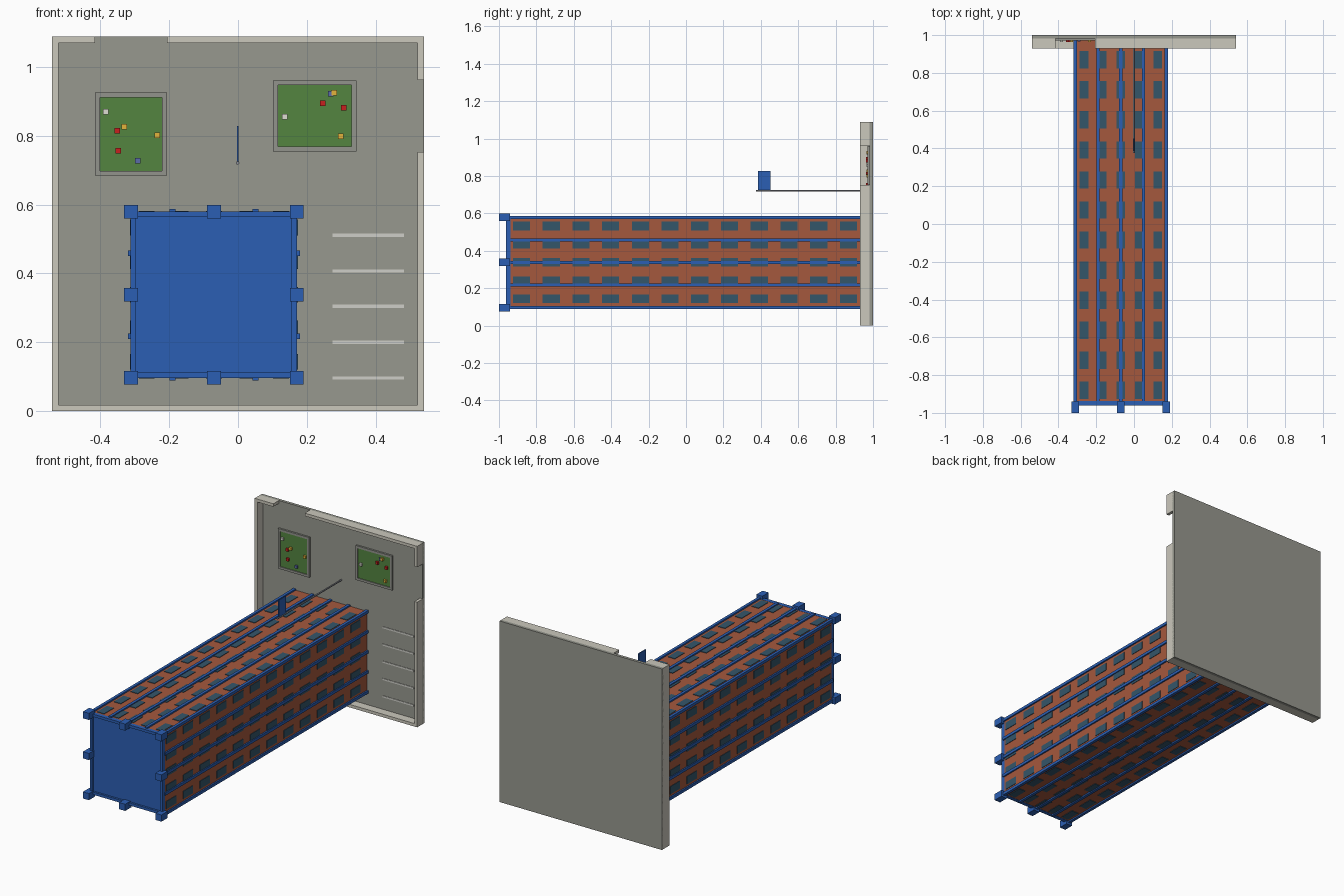
import bpy, bmesh, math
from mathutils import Vector, Matrix

if "Cube" in bpy.data.objects:
    bpy.data.objects.remove(bpy.data.objects["Cube"])


def material(name, hex_code):
    """Material from an sRGB hex colour, stored as linear."""
    m = bpy.data.materials.new(name)
    srgb = [int(hex_code[i:i + 2], 16) / 255 for i in (0, 2, 4)]
    m.diffuse_color = [((c + 0.055) / 1.055) ** 2.4 for c in srgb] + [1]
    m.use_nodes = True
    m.node_tree.nodes["Principled BSDF"].inputs["Base Color"].default_value = m.diffuse_color
    return m


BLUE = material("blue_paint", "2B5FB4")
BRICK = material("brick", "A5583D")
GLASS = material("glass", "34566A")
PAVING = material("paving", "97988F")
STONE = material("pale_stone", "CBC8BC")
CURB = material("curb_stone", "92938C")
GRASS = material("grass", "548540")
LINE = material("line_paint", "CFCFC8")
METAL = material("metal", "8C8F96")
RED = material("red_petals", "C8201E")
YELLOW = material("yellow_petals", "E3B33C")
WHITE = material("white_petals", "DDDDD2")
VIOLET = material("violet_petals", "5B6BA8")


def boxes(name, spans, mat):
    """One object made of boxes, each (x0, x1, y0, y1, z0, z1)."""
    bm = bmesh.new()
    for x0, x1, y0, y1, z0, z1 in spans:
        mid = Vector((x0 + x1, y0 + y1, z0 + z1)) / 2
        size = (x1 - x0, y1 - y0, z1 - z0)
        bmesh.ops.create_cube(bm, size=1, matrix=Matrix.Translation(mid) @ Matrix.Diagonal((*size, 1)))
    mesh = bpy.data.meshes.new(name)
    bm.to_mesh(mesh)
    bm.free()
    mesh.materials.append(mat)
    ob = bpy.data.objects.new(name, mesh)
    bpy.context.collection.objects.link(ob)
    return ob


def frame(x0, x1, z0, z1, w, y0, y1):
    """Four bars around a rectangle facing the front."""
    return [(x0, x0 + w, y0, y1, z0, z1), (x1 - w, x1, y0, y1, z0, z1),
            (x0 + w, x1 - w, y0, y1, z0, z0 + w), (x0 + w, x1 - w, y0, y1, z1 - w, z1)]


# Site slab and the boundary wall with two gateways
W, H, T, FLOOR = 0.54, 1.088, 0.018, 0.982
boxes("site_slab", [(-W, W, FLOOR, 1, 0, H)], PAVING)
boxes("boundary_wall", [
    (-W, -W + T, 0.93, 0.999, 0, H),
    (-W + T, W - T, 0.93, 0.999, 0, T),
    (W - T, W, 0.93, 0.999, 0, 0.752), (W - T, W, 0.93, 0.999, 0.962, H),
    (-W + T, -0.416, 0.93, 0.999, H - T, H), (-0.207, W - T, 0.93, 0.999, H - T, H)], STONE)

# Tower body
CX, CZ, R = -0.07, 0.338, 0.241
boxes("tower_walls", [(CX - R, CX + R, -0.94, 0.99, CZ - R, CZ + R)], BRICK)

# Blue ribs along all four faces
rib = 0.0085
steps = [-R, -R / 2, 0, R / 2, R]
boxes("tower_ribs", [(CX + a - rib, CX + a + rib, -0.945, 0.99, CZ + b - rib, CZ + b + rib)
                     for a in steps for b in steps if R in (abs(a), abs(b))], BLUE)

# Window grids: five columns and twelve storeys on each face
panes = []
for storey in range(12):
    y = -0.88 + storey * 0.159
    for col in range(-2, 3):
        o = col * 0.0975
        for s in (-1, 1):
            x, z = CX + s * R, CZ + s * R
            panes.append((CX + o - 0.023, CX + o + 0.023, y - 0.046, y + 0.046, z - 0.003, z + 0.003))
            panes.append((x - 0.003, x + 0.003, y - 0.046, y + 0.046, CZ + o - 0.023, CZ + o + 0.023))
boxes("windows", panes, GLASS)

# Roof, parapet and battlement blocks
boxes("roof", [(CX - R, CX + R, -0.95, -0.937, CZ - R, CZ + R)], BLUE)
boxes("parapet", frame(CX - R - 0.001, CX + R + 0.001, CZ - R - 0.001, CZ + R + 0.001, 0.016, -0.962, -0.938), BLUE)
boxes("battlements", [(CX + a * R - 0.02, CX + a * R + 0.02, -1, -0.941, CZ + b * R - 0.02, CZ + b * R + 0.02)
                      for a in (-1, 0, 1) for b in (-1, 0, 1) if a or b], BLUE)

# Parking lines
boxes("parking_lines", [(0.275, 0.482, 0.979, 0.99, z - 0.005, z + 0.005)
                        for z in (0.096, 0.2, 0.304, 0.407, 0.511)], LINE)

# Gardens
for side, (x0, x1, z0, z1) in {"left": (-0.415, -0.207, 0.684, 0.925),
                               "right": (0.102, 0.344, 0.754, 0.961)}.items():
    boxes(side + "_garden_curb", frame(x0, x1, z0, z1, 0.014, 0.971, 0.99), CURB)
    boxes(side + "_garden_lawn", [(x0 + 0.013, x1 - 0.013, 0.976, 0.99, z0 + 0.013, z1 - 0.013)], GRASS)

# Flowers
flowers = {
    "red": (RED, [(-0.351, 0.814), (-0.348, 0.756), (0.246, 0.895), (0.307, 0.881)]),
    "yellow": (YELLOW, [(-0.33, 0.826), (-0.235, 0.802), (0.279, 0.925), (0.299, 0.799)]),
    "white": (WHITE, [(-0.385, 0.87), (0.136, 0.855)]),
    "violet": (VIOLET, [(-0.292, 0.727), (0.269, 0.922)])}
for i, (name, (mat, spots)) in enumerate(flowers.items()):
    y = 0.9635 + i * 0.0005
    boxes(name + "_flowers", [(x - 0.008, x + 0.008, y, 0.98, z - 0.008, z + 0.008) for x, z in spots], mat)

# Flagpole and flag
bpy.ops.mesh.primitive_cylinder_add(vertices=12, radius=0.005, depth=0.615,
                                    location=(-0.001, 0.6825, 0.721), rotation=(math.pi / 2, 0, 0))
pole = bpy.context.object
pole.name = "flagpole"
pole.data.materials.append(METAL)
bpy.ops.object.shade_smooth_by_angle()
boxes("flag", [(-0.0035, 0.0015, 0.386, 0.453, 0.724, 0.828)], BLUE)
